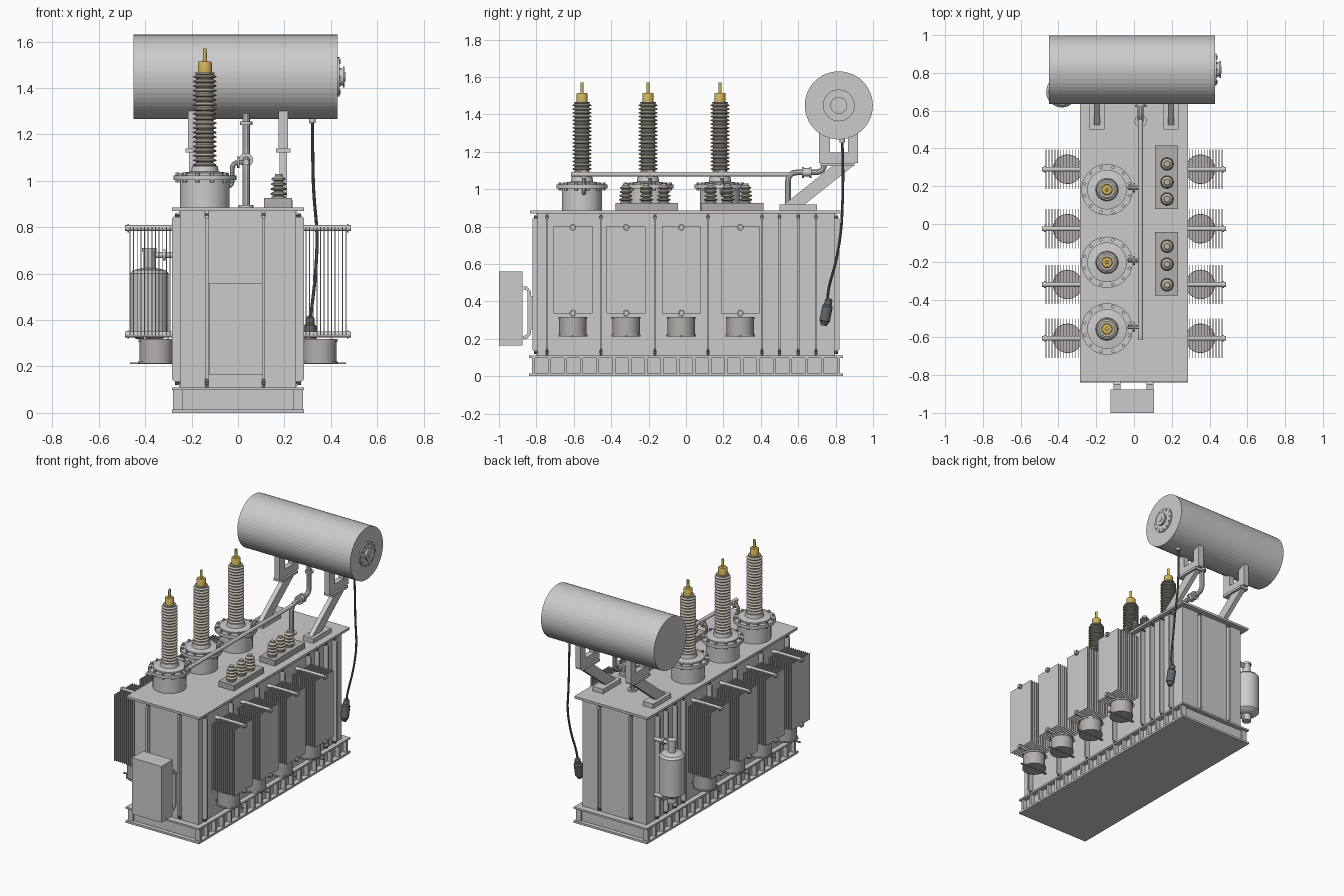
import bpy, bmesh, math
from mathutils import Vector, Matrix

if "Cube" in bpy.data.objects:
    bpy.data.objects.remove(bpy.data.objects["Cube"])


def mat(name, rgb):
    m = bpy.data.materials.new(name)
    m.diffuse_color = (*rgb, 1)
    m.use_nodes = True
    m.node_tree.nodes["Principled BSDF"].inputs["Base Color"].default_value = m.diffuse_color
    return m


BRASS = mat("brass", (0.62, 0.45, 0.10))
CERAMIC = mat("ceramic", (0.50, 0.46, 0.39))
WARM = mat("warm_grey", (0.45, 0.43, 0.42))
DARK = mat("dark_rubber", (0.12, 0.13, 0.14))
smooth = []


def add(name, verts, faces, m=None):
    me = bpy.data.meshes.new(name)
    me.from_pydata([tuple(v) for v in verts], [], faces)
    bm = bmesh.new()
    bm.from_mesh(me)
    bmesh.ops.recalc_face_normals(bm, faces=bm.faces)
    bm.to_mesh(me)
    bm.free()
    if m:
        me.materials.append(m)
    ob = bpy.data.objects.new(name, me)
    bpy.context.collection.objects.link(ob)
    return ob


def prism(name, pts, axis, a, b, m=None):
    """Extrude a 2D outline from a to b along x (points y,z) or y (points x,z)."""
    n = len(pts)
    place = (lambda p, t: (t, p[0], p[1])) if axis == 'x' else (lambda p, t: (p[0], t, p[1]))
    v = [place(p, t) for t in (a, b) for p in pts]
    f = [list(range(n)), list(range(n, 2 * n))]
    f += [[i, (i + 1) % n, n + (i + 1) % n, n + i] for i in range(n)]
    return add(name, v, f, m)


def box(name, x, y, z, m=None):
    return prism(name, [(y[0], z[0]), (y[1], z[0]), (y[1], z[1]), (y[0], z[1])], 'x', *x, m)


def lathe(name, prof, loc=(0, 0, 0), direction=(0, 0, 1), seg=32, m=None, soft=True):
    """Revolve (radius, height) points with closed ends."""
    q = Vector((0, 0, 1)).rotation_difference(Vector(direction)).to_matrix()
    v = [q @ Vector((r * math.cos(2 * math.pi * i / seg), r * math.sin(2 * math.pi * i / seg), h)) + Vector(loc)
         for r, h in prof for i in range(seg)]
    k = len(prof)
    f = [[j * seg + i, j * seg + (i + 1) % seg, (j + 1) * seg + (i + 1) % seg, (j + 1) * seg + i]
         for j in range(k - 1) for i in range(seg)]
    f += [list(range(seg)), list(range((k - 1) * seg, k * seg))]
    ob = add(name, v, f, m)
    if soft:
        smooth.append(ob)
    return ob


def rod(name, a, b, r, seg=16, m=None):
    d = Vector(b) - Vector(a)
    return lathe(name, [(r, 0), (r, d.length)], a, d.normalized(), seg, m)


def tube(name, pts, r, bend=0.04, m=None):
    """Round pipe along a path with rounded corners."""
    pts = [Vector(p) for p in pts]
    path = [pts[0]]
    for p, c, n in zip(pts, pts[1:], pts[2:]):
        a = c + (p - c).normalized() * min(bend, (p - c).length * .5)
        b = c + (n - c).normalized() * min(bend, (n - c).length * .5)
        path += [a * (1 - t) ** 2 + c * 2 * t * (1 - t) + b * t * t for t in (0, .25, .5, .75, 1)]
    path.append(pts[-1])
    cu = bpy.data.curves.new(name, 'CURVE')
    cu.dimensions = '3D'
    cu.bevel_depth, cu.bevel_resolution, cu.use_fill_caps = r, 3, True
    s = cu.splines.new('POLY')
    s.points.add(len(path) - 1)
    for sp, p in zip(s.points, path):
        sp.co = (*p, 1)
    tmp = bpy.data.objects.new(name + "_path", cu)
    bpy.context.collection.objects.link(tmp)
    me = bpy.data.meshes.new_from_object(tmp.evaluated_get(bpy.context.evaluated_depsgraph_get()))
    bpy.data.objects.remove(tmp)
    if m:
        me.materials.append(m)
    ob = bpy.data.objects.new(name, me)
    bpy.context.collection.objects.link(ob)
    smooth.append(ob)


# tank, lid and base frame
box("tank", (-.25, .25), (-.795, .795), (.1, .872))
box("lid", (-.285, .285), (-.833, .833), (.87, .886))
box("base_core", (-.25, .25), (-.81, .81), (.005, .105))
box("base_bottom_flange", (-.285, .285), (-.84, .84), (0, .014))
box("base_top_flange", (-.285, .285), (-.84, .84), (.098, .11))
for s in (-1, 1):
    for i in range(20):
        y = -.815 + i * 1.63 / 19
        box("base_rib", sorted((s * .24, s * .28)), (y - .008, y + .008), (.01, .1))

# wall stiffeners with chamfered ends and bolts
OUT = [(0, .11), (.035, .145), (.035, .84), (0, .872)]
for s in (-1, 1):
    for y in (-.743, -.455, -.166, .118, .406, .50, .60, .695):
        prism("side_stiffener", [(s * (.249 + d), z) for d, z in OUT], 'y', y - .006, y + .006)
        for z in (.13, .85):
            rod("stiffener_bolt", (s * .24, y, z), (s * .272, y, z), .01, 8, DARK)
    for x in (-.135, .11):
        prism("end_stiffener", [(s * (.794 + d * .8), z) for d, z in OUT], 'x', x - .007, x + .007)
        for z in (.13, .85):
            rod("stiffener_bolt", (x, s * .79, z), (x, s * .812, z), .01, 8, DARK)

# radiator banks with cooling fans
for s in (-1, 1):
    for y in (-.605, -.32, -.025, .29):
        for i in range(12):
            x = s * (.293 + i * .0157)
            box("radiator_fin", (x - .002, x + .002), (y - .104, y + .104), (.335, .802))
        for z in (.338, .796):
            rod("radiator_header", (s * .245, y, z), (s * .487, y, z), .013)
            rod("header_collar", (s * .469, y, z), (s * .477, y, z), .018)
        lathe("fan_housing", [(.066, .213), (.078, .213), (.078, .222), (.073, .222), (.073, .305),
                              (.077, .305), (.077, .318), (.06, .318)], (s * .352, y, 0), m=WARM)
        box("fan_bar", sorted((s * .25, s * .465)), (y - .006, y + .006), (.21, .217), WARM)
        for dx in (-.05, .05):
            box("fan_hanger", (s * .352 + dx - .005, s * .352 + dx + .005), (y - .01, y + .01), (.31, .345))

# high voltage bushings on turrets
BX = -.143
for y in (-.556, -.203, .182):
    lathe("turret", [(.107, .88), (.107, 1.003), (.136, 1.003), (.136, 1.024), (.105, 1.024),
                     (.105, 1.034), (.06, 1.04), (.055, 1.065), (.04, 1.065)], (BX, y, 0), seg=40)
    for i in range(12):
        a = math.radians(15 + 30 * i)
        p = (BX + .122 * math.cos(a), y + .122 * math.sin(a))
        rod("turret_bolt", (*p, .993), (*p, 1.037), .009, 8)
    prof = [(.036, 1.05)]
    for i in range(20):
        z = 1.062 + i * .02
        prof += [(.037, z), (.051, z + .004), (.051, z + .008), (.037, z + .015)]
    lathe("main_insulator", prof + [(.042, 1.46), (.042, 1.467)], (BX, y, 0), m=CERAMIC)
    lathe("brass_terminal", [(.03, 1.46), (.03, 1.508), (.026, 1.514), (.009, 1.515), (.008, 1.57)],
          (BX, y, 0), seg=24, m=BRASS)
    # vent branch to the collecting pipe
    by = y + .01
    tube("vent_branch", [(-.05, by, .98), (-.025, by, .98), (-.025, by, 1.08), (.035, by, 1.08)], .011, .03)
    rod("branch_flange", (-.004, by, 1.08), (.006, by, 1.08), .024)

# low voltage bushings
for y0, ys in ((.08, (.132, .222, .318)), (-.378, (-.322, -.213, -.118))):
    box("low_voltage_base", (.112, .232), (y0, y0 + .335), (.88, .925), WARM)
    for y in ys:
        prof = [(.03, .92), (.03, .932)]
        for i in range(4):
            z = .936 + i * .021
            prof += [(.02, z), (.036 - .002 * i, z + .005), (.036 - .002 * i, z + .011), (.02, z + .017)]
        lathe("small_insulator", prof + [(.016, 1.02), (.016, 1.03)], (.175, y, 0), seg=24, m=CERAMIC)

# conservator drum with end cover
C = (.817, 1.448)
lathe("conservator", [(.182, -.45), (.182, .428)], (0, *C), (1, 0, 0), 48, soft=False)
lathe("conservator_cover", [(.085, .42), (.085, .437), (.037, .437), (.037, .452), (.045, .452),
                            (.045, .46), (.02, .46), (.02, .463)], (0, *C), (1, 0, 0))
for i in range(12):
    a = math.radians(30 * i)
    p = (C[0] + .07 * math.cos(a), C[1] + .07 * math.sin(a))
    rod("cover_bolt", (.43, *p), (.442, *p), .006, 8)

# conservator supports
for x in (-.195, .195):
    box("support_foot", (x - .04, x + .04), (.50, .70), (.88, .918))
    prism("support_arm", [(.52, .915), (.63, .915), (.90, 1.13), (.79, 1.13)], 'x', x - .016, x + .016)
    box("support_plate", (x - .032, x + .032), (.72, .90), (1.123, 1.14))
    prism("saddle", [(.71, 1.14), (.92, 1.14), (.92, 1.31), (.865, 1.29), (.865, 1.195),
                     (.77, 1.195), (.77, 1.29), (.71, 1.31)], 'x', x - .02, x + .02)

# collecting pipe and conservator feed
PX = .035
rod("collecting_pipe", (PX, -.615, 1.08), (PX, .56, 1.08), .013)
tube("feed_pipe", [(PX, .545, .88), (PX, .545, 1.09), (PX, .74, 1.09), (PX, .74, 1.30)], .016, .05)
rod("feed_foot_flange", (PX, .545, .884), (PX, .545, .896), .032)
rod("feed_top_flange", (PX, .74, 1.24), (PX, .74, 1.255), .027)
for y in (.625, .665):
    rod("relay_flange", (PX, y - .006, 1.09), (PX, y + .006, 1.09), .03)
rod("relay_body", (PX, .625, 1.09), (PX, .665, 1.09), .023)

# breather hose and breather
rod("hose_flange", (.32, .835, 1.25), (.32, .835, 1.285), .014)
tube("breather_hose", [(.32, .835, 1.27), (.322, .84, 1.1), (.325, .838, .95), (.343, .83, .77),
                       (.335, .80, .6), (.32, .76, .47), (.31, .757, .39)], .007, .08, DARK)
lathe("breather", [(.015, -.02), (.024, 0), (.028, .005), (.028, .085), (.02, .095), (.02, .12), (.01, .13)],
      (.31, .74, .29), Vector((0, .2, 1)).normalized(), 20, DARK)

# oil filter vessel at the rear left
FX, FY = -.382, .70
lathe("filter_vessel", [(.03, .27), (.03, .315), (.06, .32), (.083, .34), (.083, .60), (.07, .615),
                        (.026, .625), (.026, .695), (.031, .695), (.031, .71)], (FX, FY, 0))
for z in (.29, .68):
    rod("filter_pipe", (FX, FY, z), (-.245, FY, z), .013)
    rod("filter_flange", (-.325, FY, z), (-.312, FY, z), .024)

# control cabinet on curved brackets
box("control_cabinet", (-.125, .105), (-1.0, -.875), (.165, .56))
for x in (-.09, .085):
    prism("cabinet_bracket", [(-.876, .20), (-.85, .20), (-.83, .225), (-.83, .455), (-.85, .48), (-.876, .48),
                              (-.876, .465), (-.857, .462), (-.848, .45), (-.848, .23), (-.857, .218),
                              (-.876, .215)], 'x', x - .018, x + .018)
    box("bracket_mount", (x - .018, x + .018), (-.835, -.79), (.25, .43))

# smooth round parts, keeping edges crisp
for ob in smooth:
    ob.select_set(True)
bpy.context.view_layer.objects.active = smooth[0]
bpy.ops.object.shade_smooth_by_angle(angle=math.radians(35))
